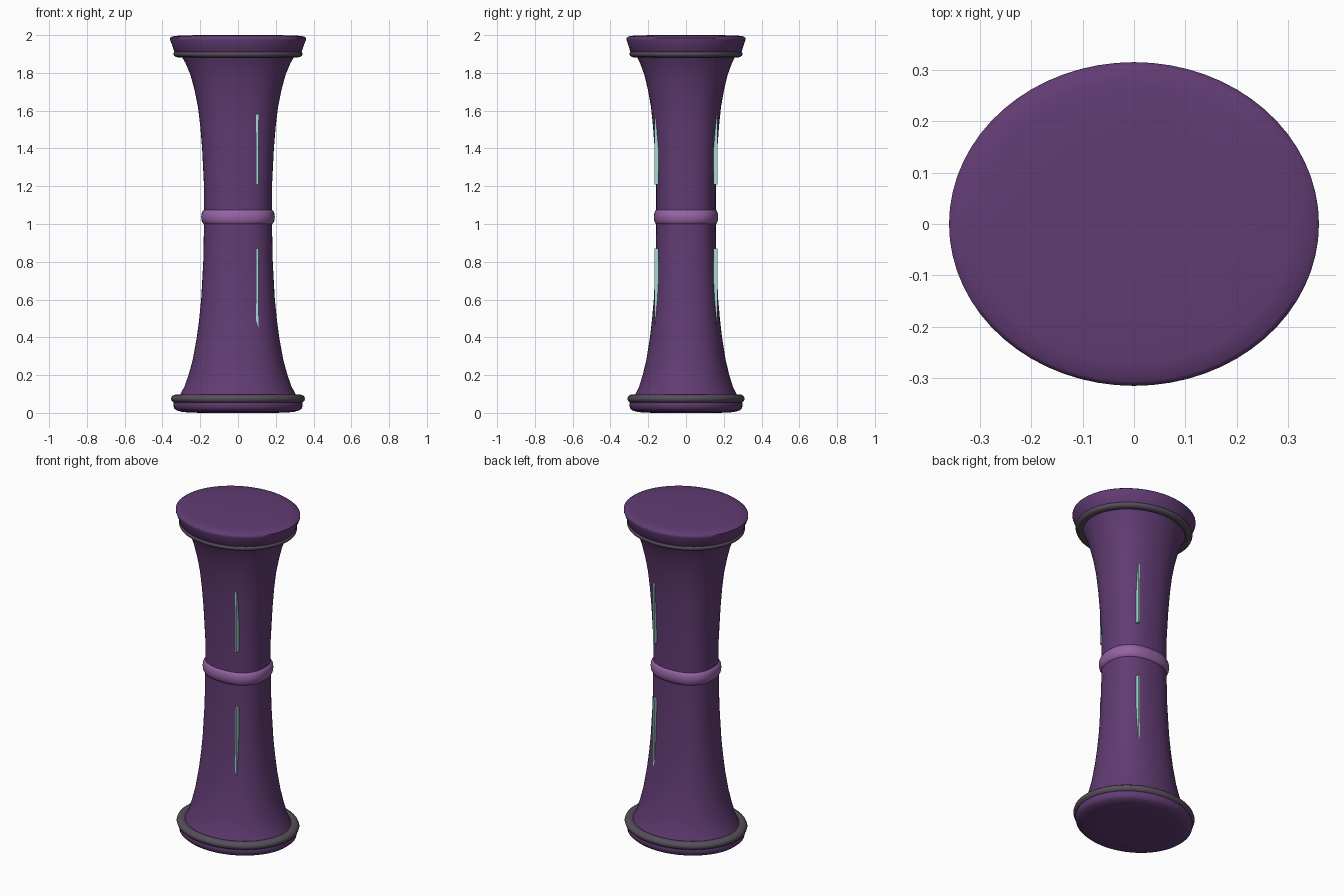
import bpy, bmesh, math

cube = bpy.data.objects.get("Cube")
if cube:
    bpy.data.objects.remove(cube, do_unlink=True)

DEPTH = 0.875   # depth to width ratio of the oval section
SIDES = 64


def material(name, rgb):
    m = bpy.data.materials.new(name)
    m.use_nodes = True
    m.diffuse_color = (*rgb, 1)
    m.node_tree.nodes["Principled BSDF"].inputs["Base Color"].default_value = (*rgb, 1)
    return m


purple = material("deep purple", (0.122, 0.045, 0.172))
lilac = material("lilac", (0.30, 0.125, 0.37))
grey = material("dark grey", (0.095, 0.075, 0.105))
aqua = material("pale aqua", (0.38, 0.72, 0.67))


def finish(name, bm, mat, smooth=True):
    bmesh.ops.recalc_face_normals(bm, faces=bm.faces)
    mesh = bpy.data.meshes.new(name)
    bm.to_mesh(mesh)
    bm.free()
    mesh.materials.append(mat)
    ob = bpy.data.objects.new(name, mesh)
    bpy.context.collection.objects.link(ob)
    if smooth:
        bpy.ops.object.select_all(action='DESELECT')
        ob.select_set(True)
        bpy.context.view_layer.objects.active = ob
        bpy.ops.object.shade_smooth_by_angle(angle=math.radians(50))
    return ob


def oval_point(r, t, n):
    c, s = math.cos(t), math.sin(t)
    x = math.copysign(abs(c) ** (2 / n), c)
    y = math.copysign(abs(s) ** (2 / n), s)
    return r * x, r * DEPTH * y


def lathe(name, profile, mat, power=lambda r: 2.0, closed=False):
    """Loft oval rings through (half width, height) pairs."""
    bm = bmesh.new()
    rings = []
    for r, z in profile:
        ring = []
        for i in range(SIDES):
            x, y = oval_point(r, math.tau * i / SIDES, power(r))
            ring.append(bm.verts.new((x, y, z)))
        rings.append(ring)
    pairs = list(zip(rings, rings[1:]))
    if closed:
        pairs.append((rings[-1], rings[0]))
    for a, b in pairs:
        for i in range(SIDES):
            j = (i + 1) % SIDES
            bm.faces.new((a[i], a[j], b[j], b[i]))
    if not closed:
        bm.faces.new(rings[0])
        bm.faces.new(rings[-1])
    return finish(name, bm, mat)


def hoop(name, r, z, half_w, half_h, mat, power=lambda r: 2.0):
    steps = 12
    section = [(r + half_w * math.cos(math.tau * k / steps),
                z + half_h * math.sin(math.tau * k / steps)) for k in range(steps)]
    return lathe(name, section, mat, power, closed=True)


def squarish(r):
    """Narrow waist is slightly boxy, wide ends are true ovals."""
    return 2 + 0.4 * max(0, min(1, (0.30 - r) / 0.11))


# Flared shaft
lathe("shaft", [(0.32, 0.07), (0.305, 0.10), (0.283, 0.14), (0.262, 0.20), (0.24, 0.28),
                (0.218, 0.40), (0.205, 0.50), (0.195, 0.60), (0.184, 0.80), (0.18, 1.0),
                (0.18, 1.2), (0.19, 1.4), (0.20, 1.52), (0.212, 1.62), (0.23, 1.71),
                (0.252, 1.79), (0.277, 1.85), (0.30, 1.89), (0.315, 1.92)],
      purple, squarish)

# Top cap and bottom foot
lathe("top_cap", [(0.325, 1.90), (0.338, 1.915), (0.348, 1.945), (0.36, 1.975),
                  (0.36, 1.985), (0.35, 1.993), (0.31, 1.998), (0.2, 2.0)], purple)
lathe("foot", [(0.2, 0.0), (0.29, 0.004), (0.325, 0.013), (0.339, 0.025),
               (0.343, 0.045), (0.335, 0.07)], purple)

# Trim rings
hoop("upper_trim_ring", 0.315, 1.90, 0.027, 0.018, grey)
hoop("lower_trim_ring", 0.325, 0.075, 0.030, 0.023, grey)
hoop("waist_band", 0.172, 1.037, 0.023, 0.042, lilac, lambda r: 2.4)

# Thin light strips, front and back, sinking into the flare
for side, y in (("front", -0.156), ("back", 0.156)):
    for level, low, high in (("lower", 0.40, 0.87), ("upper", 1.21, 1.58)):
        bm = bmesh.new()
        bmesh.ops.create_cube(bm, size=1)
        bmesh.ops.scale(bm, verts=bm.verts, vec=(0.012, 0.022, high - low))
        bmesh.ops.translate(bm, verts=bm.verts, vec=(0.102, y, (low + high) / 2))
        finish(f"{side}_{level}_light_strip", bm, aqua, smooth=False)
